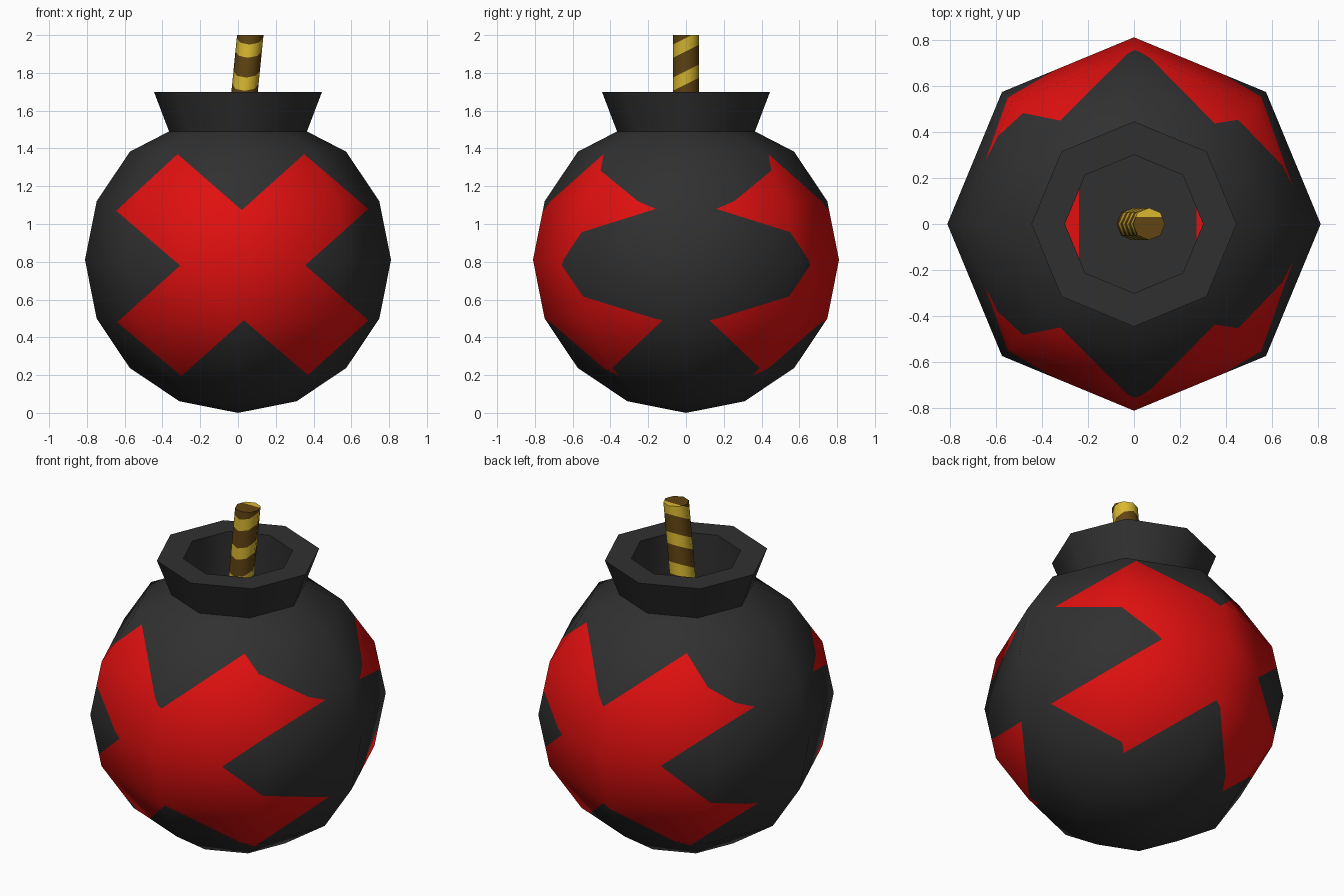
import bpy, bmesh, math
from mathutils import Vector

if "Cube" in bpy.data.objects:
    bpy.data.objects.remove(bpy.data.objects["Cube"])


def material(name, rgb):
    m = bpy.data.materials.new(name)
    m.diffuse_color = (*rgb, 1)
    m.use_nodes = True
    m.node_tree.nodes["Principled BSDF"].inputs["Base Color"].default_value = m.diffuse_color
    return m


GREY = material("charcoal", (0.03, 0.03, 0.03))
RED = material("red", (0.75, 0.005, 0.005))
YELLOW = material("yellow", (0.70, 0.48, 0.03))
BROWN = material("brown", (0.12, 0.058, 0.006))

# The painted cross is two crossing bars (x, z), projected straight through along y
BARS = [
    [(-0.32, 1.37), (0.69, 0.49), (0.37, 0.20), (-0.645, 1.07)],
    [(0.35, 1.37), (0.69, 1.08), (-0.30, 0.195), (-0.64, 0.48)],
]


def lathe(profile, sides=8):
    """Revolve (radius, z) points; zero radius makes a pole."""
    bm = bmesh.new()
    rings = []
    for r, z in profile:
        n = 1 if r == 0 else sides
        rings.append([bm.verts.new((r * math.cos(2 * math.pi * i / sides),
                                    r * math.sin(2 * math.pi * i / sides), z)) for i in range(n)])
    for a, b in zip(rings, rings[1:]):
        for i in range(sides):
            j = (i + 1) % sides
            loop = [a[i % len(a)], a[j % len(a)], b[j % len(b)], b[i % len(b)]]
            bm.faces.new(list(dict.fromkeys(loop)))
    return bm


def cut(bm, point, normal):
    bmesh.ops.bisect_plane(bm, geom=bm.verts[:] + bm.edges[:] + bm.faces[:], dist=1e-5,
                           plane_co=point, plane_no=normal)


def in_bar(c, bar):
    s = [(b[0] - a[0]) * (c.z - a[1]) - (b[1] - a[1]) * (c.x - a[0])
         for a, b in zip(bar, bar[1:] + bar[:1])]
    return max(s) <= 0 or min(s) >= 0


def paint_cross(bm):
    for bar in BARS:
        for a, b in zip(bar, bar[1:] + bar[:1]):
            cut(bm, (a[0], 0, a[1]), (b[1] - a[1], 0, a[0] - b[0]))
    for f in bm.faces:
        c = f.calc_center_median()
        f.material_index = int(any(in_bar(c, bar) for bar in BARS))


def finish(bm, name, mats, angle=None):
    me = bpy.data.meshes.new(name)
    bm.to_mesh(me)
    bm.free()
    for m in mats:
        me.materials.append(m)
    ob = bpy.data.objects.new(name, me)
    bpy.context.collection.objects.link(ob)
    me.shade_smooth()
    if angle:
        me.set_sharp_from_angle(angle=math.radians(angle))
    return ob


# Round body: low-poly ball, open where the neck sits
R = 0.81
ball = [(0, 0)]
for i in range(1, 7):
    t = math.pi * i / 8
    ball.append((R * math.sin(t), R - R * math.cos(t)))
ball.append((0.365, 1.49))
bm = lathe(ball)
paint_cross(bm)
body = finish(bm, "body", [GREY, RED])
# radial normals keep the shading smooth across the painted cuts
body.data.normals_split_custom_set_from_vertices(
    [(v.co - Vector((0, 0, R))).normalized() for v in body.data.vertices])

# Flared neck with flat rim
finish(lathe([(0.365, 1.49), (0.445, 1.70), (0.30, 1.70)]), "neck", [GREY], 60)

# Well inside the neck, with the cross projecting onto its floor
bm = lathe([(0.30, 1.70), (0.30, 1.30), (0, 1.30)])
bmesh.ops.reverse_faces(bm, faces=[f for f in bm.faces if f.normal.z < -0.5])
paint_cross(bm)
finish(bm, "neck_well", [GREY, RED], 60)

# Leaning fuse with slanted stripes
bm = lathe([(0, 1.30), (0.07, 1.30), (0.07, 2.0), (0, 2.0)])
for v in bm.verts:
    v.co.x += 0.065 - 0.1 * (2.0 - v.co.z)
PERIOD, LOW, WIDTH, SLANT = 0.175, 1.88, 0.07, 0.5
for n in range(-4, 2):
    for edge in (LOW, LOW + WIDTH):
        cut(bm, (0, -0.07, edge + n * PERIOD), (0, -SLANT, 1))
for f in bm.faces:
    c = f.calc_center_median()
    w = c.z - SLANT * (c.y + 0.07)
    f.material_index = int((w - LOW) % PERIOD < WIDTH)
bmesh.ops.recalc_face_normals(bm, faces=bm.faces[:])
finish(bm, "fuse", [BROWN, YELLOW], 60)
